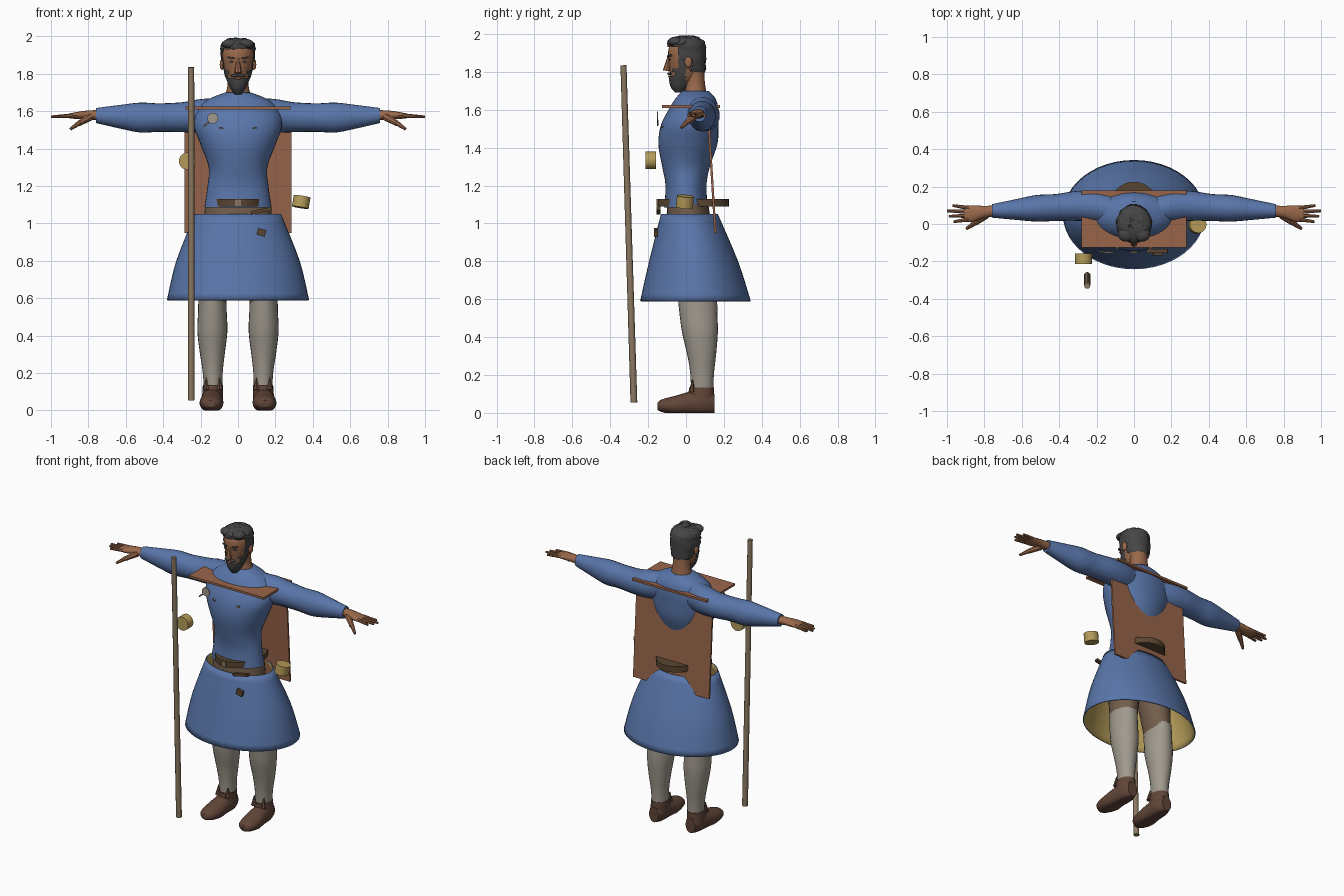
import bpy, bmesh, math, random
from mathutils import Vector, Matrix, Euler

random.seed(4)
if "Cube" in bpy.data.objects:
    bpy.data.objects.remove(bpy.data.objects["Cube"])
made = []


def material(name, red, green, blue):
    m = bpy.data.materials.new(name)
    m.use_nodes = True
    m.diffuse_color = (red, green, blue, 1)
    m.node_tree.nodes["Principled BSDF"].inputs["Base Color"].default_value = m.diffuse_color
    return m


BLUE = material("blue cloth", .1, .18, .4)
SKIN = material("skin", .32, .14, .07)
HAIR = material("charcoal hair", .06, .06, .06)
SHOE = material("shoe brown", .12, .06, .04)
SOCK = material("stocking grey", .35, .32, .27)
BOARD = material("tan leather", .32, .13, .07)
OCHRE = material("ochre", .46, .33, .1)
BELT = material("dark leather", .1, .06, .03)
WOOD = material("staff wood", .26, .19, .12)
TROUSER = material("trouser brown", .17, .11, .07)


def finish(name, bm, *materials):
    bmesh.ops.recalc_face_normals(bm, faces=bm.faces)
    mesh = bpy.data.meshes.new(name)
    bm.to_mesh(mesh)
    bm.free()
    for m in materials:
        mesh.materials.append(m)
    ob = bpy.data.objects.new(name, mesh)
    bpy.context.collection.objects.link(ob)
    made.append(ob)
    return ob


def ring(x=0, y=0, z=0, wide=0, deep=0, tall=0):
    """Cross-section: a centre and two of the three radii along x, y and z."""
    return Vector((x, y, z)), Vector((wide, deep, tall))


def spline(a, b, c, d, t):
    return (b * 2 + (c - a) * t + (a * 2 - b * 5 + c * 4 - d) * t ** 2
            + (b * 3 - a - c * 3 + d) * t ** 3) / 2


def loft(*rings, sides=24, caps=True, steps=4):
    """Skin of smooth elliptical rings."""
    bm, loops = bmesh.new(), []
    last = len(rings) - 1
    for k in range(last * steps + 1):
        i = min(k // steps, last - 1)
        around = [rings[max(0, min(last, j))] for j in range(i - 1, i + 3)]
        centre, radii = (spline(*part, k / steps - i) for part in zip(*around))
        loop = []
        for n in range(sides):
            c, s = math.cos(math.tau * n / sides), math.sin(math.tau * n / sides)
            offset = Vector((radii.x * c, radii.y * (s if radii.x else c), radii.z * s))
            loop.append(bm.verts.new(centre + offset))
        loops.append(loop)
    for a, b in zip(loops, loops[1:]):
        for n in range(sides):
            bm.faces.new((a[n], a[n - 1], b[n - 1], b[n]))
    if caps:
        bm.faces.new(loops[0])
        bm.faces.new(loops[-1])
    return bm


def rod(name, start, end, thick, tip, mat, sides=12):
    start, end = Vector(start), Vector(end)
    bm = bmesh.new()
    turn = (end - start).to_track_quat("Z", "Y").to_matrix().to_4x4()
    bmesh.ops.create_cone(bm, cap_ends=True, segments=sides, radius1=thick, radius2=tip,
                          depth=(end - start).length,
                          matrix=Matrix.Translation((start + end) / 2) @ turn)
    return finish(name, bm, mat)


def box(name, place, size, mat, tilt=(0, 0, 0)):
    bm = bmesh.new()
    turn = Euler([math.radians(angle) for angle in tilt])
    bmesh.ops.create_cube(bm, size=1, matrix=Matrix.LocRotScale(Vector(place), turn, Vector(size)))
    return finish(name, bm, mat)


def blob(name, place, size, mat):
    bm = bmesh.new()
    bmesh.ops.create_uvsphere(bm, u_segments=14, v_segments=8, radius=1,
                              matrix=Matrix.LocRotScale(Vector(place), None, Vector(size)))
    return finish(name, bm, mat)


def trim(bm, rule):
    gone = [f for f in bm.faces if rule(f.calc_center_median())]
    bmesh.ops.delete(bm, geom=gone, context="FACES")


# Tunic, hips and flared skirt with an ochre lining
finish("tunic", loft(
    ring(z=1.085, wide=.18, deep=.115),
    ring(z=1.2, wide=.163, deep=.108),
    ring(z=1.3, wide=.157, deep=.126),
    ring(z=1.42, y=.01, wide=.2, deep=.156),
    ring(z=1.52, y=.02, wide=.235, deep=.152),
    ring(z=1.6, y=.04, wide=.22, deep=.132),
    ring(z=1.66, y=.05, wide=.165, deep=.105),
    ring(z=1.7, y=.05, wide=.07, deep=.07), sides=36), BLUE)
finish("hips", loft(
    ring(z=.86, y=.02, wide=.15, deep=.11),
    ring(z=.97, y=.015, wide=.18, deep=.12),
    ring(z=1.1, y=.01, wide=.176, deep=.108)), TROUSER)
skirt = finish("skirt", loft(
    ring(z=.59, y=.05, wide=.38, deep=.292),
    ring(z=.8, y=.04, wide=.33, deep=.235),
    ring(z=1.05, y=.018, wide=.23, deep=.15), sides=48, caps=False), BLUE, OCHRE)
lining = skirt.modifiers.new("lining", "SOLIDIFY")
lining.thickness, lining.offset, lining.material_offset = .006, -1, 1

# Belt and buckle
finish("belt", loft(
    ring(z=1.09, y=.038, wide=.15, deep=.188),
    ring(z=1.13, y=.038, wide=.15, deep=.188), sides=36, steps=1), BELT)
box("buckle", (0, -.152, 1.11), (.03, .008, .036), WOOD)

# Neck and head
finish("neck", loft(
    ring(z=1.62, y=.055, wide=.075, deep=.06),
    ring(z=1.69, y=.05, wide=.066, deep=.058),
    ring(z=1.74, y=.048, wide=.056, deep=.052),
    ring(z=1.82, y=.04, wide=.056, deep=.055)), SKIN)
finish("head", loft(
    ring(z=1.72, y=-.03, wide=.025, deep=.03),
    ring(z=1.75, y=-.02, wide=.048, deep=.058),
    ring(z=1.8, wide=.066, deep=.085),
    ring(z=1.86, wide=.08, deep=.094),
    ring(z=1.92, wide=.082, deep=.092),
    ring(z=1.97, wide=.05, deep=.065)), SKIN)
blob("mouth", (0, -.086, 1.775), (.02, .008, .006), BOARD)
rod("nose", (0, -.104, 1.805), (0, -.088, 1.885), .019, .008, SKIN, 8)

# Hair and beard, trimmed to the hairline
hair = loft(
    ring(z=1.79, y=.045, wide=.06, deep=.058),
    ring(z=1.85, y=.01, wide=.086, deep=.095),
    ring(z=1.92, y=.005, wide=.092, deep=.1),
    ring(z=1.96, wide=.088, deep=.096),
    ring(z=1.985, wide=.055, deep=.06),
    ring(z=1.99, wide=.02, deep=.02), sides=28)
for v in hair.verts:
    v.co += Vector([random.uniform(-.004, .004) for _ in v.co])
trim(hair, lambda c: c.z < 1.8 or (c.y < -.035 and c.z < 1.935) or (c.y < .025 and c.z < 1.87))
finish("hair", hair, HAIR)
beard = loft(
    ring(z=1.69, y=-.035, wide=.018, deep=.022),
    ring(z=1.72, y=-.033, wide=.04, deep=.048),
    ring(z=1.76, y=-.022, wide=.058, deep=.068),
    ring(z=1.8, wide=.073, deep=.092),
    ring(z=1.87, wide=.083, deep=.098), sides=28)
trim(beard, lambda c: (c.z > 1.72 and c.y > 0) or (c.z > 1.775 and abs(c.x) < .052)
     or (c.z > 1.815 and c.y < -.035))
finish("beard", beard, HAIR)

# Left half of the face
middle = len(made)
blob("left_moustache", (.018, -.087, 1.79), (.023, .012, .008), HAIR)
blob("left_ear", (.086, .012, 1.85), (.012, .02, .03), SKIN)
blob("left_eye", (.034, -.085, 1.865), (.013, .006, .006), HAIR)
blob("left_hair_tuft", (.042, -.055, 1.96), (.045, .04, .026), HAIR)
box("left_eyebrow", (.036, -.086, 1.885), (.036, .016, .009), HAIR, (0, -8, 22))

# Left sleeve, hand and chest stitch
finish("left_sleeve", loft(
    ring(x=.1, y=.07, z=1.58, deep=.08, tall=.09),
    ring(x=.2, y=.09, z=1.575, deep=.084, tall=.09),
    ring(x=.3, y=.097, z=1.568, deep=.08, tall=.08),
    ring(x=.42, y=.088, z=1.566, deep=.072, tall=.076),
    ring(x=.52, y=.084, z=1.566, deep=.071, tall=.08),
    ring(x=.62, y=.078, z=1.57, deep=.057, tall=.065),
    ring(x=.76, y=.07, z=1.577, deep=.036, tall=.04)), BLUE)
finish("left_palm", loft(
    ring(x=.73, y=.07, z=1.578, deep=.03, tall=.028),
    ring(x=.8, y=.065, z=1.58, deep=.032, tall=.024),
    ring(x=.86, y=.056, z=1.577, deep=.044, tall=.019),
    ring(x=.905, y=.055, z=1.575, deep=.042, tall=.012), sides=16), SKIN)
for i, reach in enumerate((.965, .99, 1, .97)):
    rod(f"left_finger_{i + 1}", (.88, .025 + .02 * i, 1.577), (reach, .012 + .029 * i, 1.57),
        .012, .007, SKIN, 8)
rod("left_thumb_base", (.79, .05, 1.57), (.85, .005, 1.535), .022, .015, SKIN, 8)
rod("left_thumb", (.845, .01, 1.54), (.895, -.025, 1.505), .015, .008, SKIN, 8)
box("left_chest_stitch", (.09, -.126, 1.51), (.02, .012, .007), WOOD, (0, -12, 15))

# Left leg, stocking and shoe
finish("left_thigh", loft(
    ring(z=.56, x=.135, y=.062, wide=.07, deep=.095),
    ring(z=.75, x=.122, y=.05, wide=.09, deep=.105),
    ring(z=.95, x=.095, y=.025, wide=.088, deep=.11)), TROUSER)
finish("left_stocking", loft(
    ring(z=.08, x=.133, y=.085, wide=.048, deep=.058),
    ring(z=.2, x=.135, y=.085, wide=.053, deep=.062),
    ring(z=.3, x=.137, y=.083, wide=.066, deep=.075),
    ring(z=.42, x=.137, y=.074, wide=.08, deep=.094),
    ring(z=.52, x=.137, y=.066, wide=.077, deep=.1),
    ring(z=.62, x=.137, y=.06, wide=.074, deep=.104)), SOCK)
shoe = loft(
    ring(y=-.15, x=.145, z=.035, wide=.02, tall=.02),
    ring(y=-.125, x=.145, z=.038, wide=.05, tall=.034),
    ring(y=-.05, x=.142, z=.04, wide=.064, tall=.052),
    ring(y=.02, x=.14, z=.05, wide=.058, tall=.062),
    ring(y=.1, x=.137, z=.055, wide=.054, tall=.068),
    ring(y=.15, x=.137, z=.05, wide=.035, tall=.05))
for v in shoe.verts:
    v.co.z = max(v.co.z, 0)
finish("left_shoe", shoe, SHOE)
finish("left_shoe_cuff", loft(
    ring(z=.06, x=.137, y=.08, wide=.056, deep=.07),
    ring(z=.135, x=.134, y=.082, wide=.054, deep=.066)), SHOE)
for flap, x in (("inner", .098), ("outer", .17)):
    rod(f"left_{flap}_shoe_flap", (x, .03, .11), (x, .035, .175), .018, .002, SHOE, 6)

# Mirror the left parts to the right
for part in made[middle:]:
    bm = bmesh.new()
    bm.from_mesh(part.data)
    bm.transform(Matrix.Diagonal((-1, 1, 1, 1)))
    finish(part.name.replace("left", "right"), bm, *part.data.materials)

# Back board and the shoulder plate joined to its top
box("back_board", (0, .135, 1.277), (.57, .012, .655), BOARD, (3.5, 0, 0))
box("shoulder_plate", (0, .027, 1.617), (.56, .305, .014), BOARD)

# Walking staff and hanging tins
rod("staff", (-.25, -.275, .055), (-.25, -.33, 1.835), .018, .016, WOOD)
rod("right_tin", (-.27, -.213, 1.333), (-.27, -.158, 1.333), .046, .046, OCHRE, 24)
rod("left_tin", (.333, -.008, 1.085), (.343, -.003, 1.145), .045, .045, OCHRE, 24)

# Spoon, knife and pouch on the front
rod("spoon_bowl", (-.135, -.154, 1.562), (-.135, -.147, 1.562), .029, .029, SOCK, 16)
rod("spoon_handle", (-.155, -.15, 1.543), (-.185, -.15, 1.518), .005, .005, SOCK, 6)
box("knife", (.125, -.145, 1.068), (.115, .02, .018), BELT, (0, -12, 0))
box("pouch", (.125, -.158, .952), (.045, .02, .036), BELT, (0, 14, 0))

# Smooth shading with sharp creases kept
bpy.ops.object.select_all(action="DESELECT")
for ob in made:
    ob.select_set(True)
bpy.context.view_layer.objects.active = skirt
bpy.ops.object.shade_smooth_by_angle(angle=math.radians(40))
